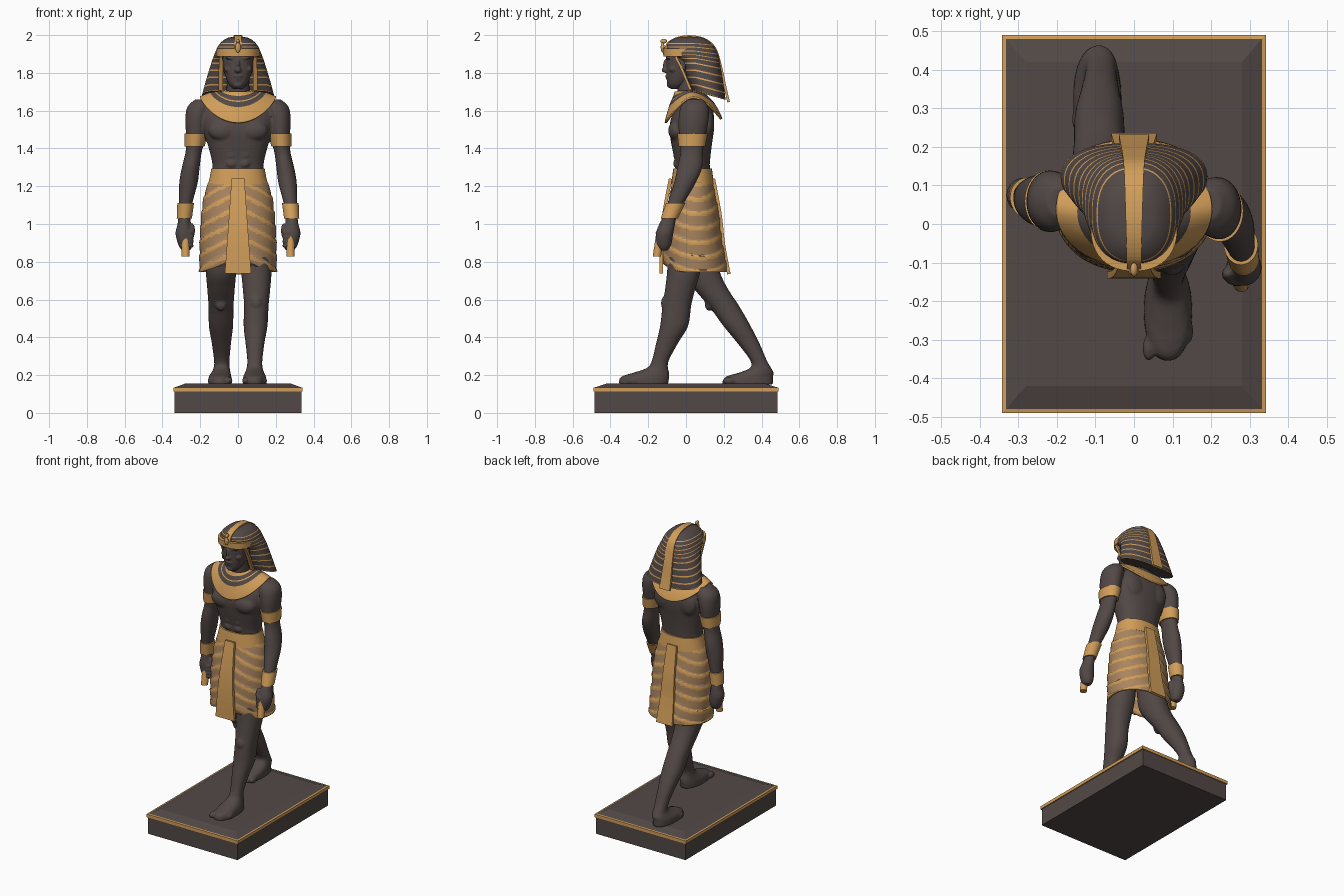
import bpy, bmesh
from math import sin, cos, pi, radians
from mathutils import Matrix, Vector

cube = bpy.data.objects.get("Cube")
if cube:
    bpy.data.objects.remove(cube, do_unlink=True)

DARK, GOLD, TAN = range(3)


def material(name, rgb):
    mat = bpy.data.materials.new(name)
    mat.use_nodes = True
    mat.diffuse_color = (*rgb, 1)
    shader = mat.node_tree.nodes["Principled BSDF"]
    shader.inputs["Base Color"].default_value = (*rgb, 1)
    shader.inputs["Roughness"].default_value = .7
    return mat


MATERIALS = [material("dark stone", (.085, .066, .061)),
             material("gold", (.64, .34, .10)),
             material("tan linen", (.40, .235, .115))]


def finish(name, bm, smooth=True, thickness=0, voxel=0):
    """Turn a bmesh into an object with the shared materials."""
    bmesh.ops.recalc_face_normals(bm, faces=bm.faces)
    mesh = bpy.data.meshes.new(name)
    bm.to_mesh(mesh)
    bm.free()
    for mat in MATERIALS:
        mesh.materials.append(mat)
    obj = bpy.data.objects.new(name, mesh)
    bpy.context.collection.objects.link(obj)
    if smooth:
        bpy.ops.object.select_all(action='DESELECT')
        obj.select_set(True)
        bpy.context.view_layer.objects.active = obj
        bpy.ops.object.shade_smooth_by_angle(angle=radians(45))
    if thickness:
        solid = obj.modifiers.new("thickness", 'SOLIDIFY')
        solid.thickness, solid.offset = thickness, 0
    if voxel:
        remesh = obj.modifiers.new("blend", 'REMESH')
        remesh.mode, remesh.voxel_size = 'VOXEL', voxel
        remesh.use_smooth_shade = True
        obj.modifiers.new("soften", 'SMOOTH').iterations = 3
    return obj


def spline(pts, n):
    """Sample a smooth curve through tuples of any length."""
    last, out = len(pts) - 1, []
    for i in range(n + 1):
        t = i * last / n
        k = min(int(t), last - 1)
        f = t - k
        near = [pts[min(max(k + j, 0), last)] for j in (-1, 0, 1, 2)]
        out.append([.5 * (2*b + (c - a)*f + (2*a - 5*b + 4*c - d)*f*f
                          + (3*b - a - 3*c + d)*f**3) for a, b, c, d in zip(*near)])
    return out


def loft(bm, sections, n=30, seg=32, power=2, color=DARK, rule=None, tweak=None, caps=True):
    """Skin horizontal sections given as (z, centre x, centre y, radius x, radius y)."""
    rings = []
    for j, (z, cx, cy, rx, ry) in enumerate(spline(sections, n)):
        ring = []
        for i in range(seg):
            a = 2 * pi * i / seg
            c, s = cos(a), sin(a)
            k = (abs(c)**power + abs(s)**power) ** (-1 / power)
            co = Vector((cx + rx*c*k, cy + ry*s*k, z))
            if tweak:
                tweak(co, a, j / n)
            ring.append(bm.verts.new(co))
        rings.append(ring)
    for j in range(n):
        for i in range(seg):
            m = (i + 1) % seg
            f = bm.faces.new((rings[j][i], rings[j][m], rings[j+1][m], rings[j+1][i]))
            f.material_index = rule(f, j, 2 * pi * (i + .5) / seg) if rule else color
    if caps:
        for ring in (rings[0], rings[-1]):
            bm.faces.new(ring).material_index = color


def blob(bm, centre, radii, color=DARK):
    mat = Matrix.Translation(centre) @ Matrix.Diagonal((*radii, 1))
    made = bmesh.ops.create_uvsphere(bm, u_segments=20, v_segments=12, radius=1, matrix=mat)
    for f in {f for v in made["verts"] for f in v.link_faces}:
        f.material_index = color


def ribbon(name, pts, x=0, n=20, thickness=.014):
    """Gold strip along (y, z, half width)."""
    bm = bmesh.new()
    rows = [[bm.verts.new((x + s * w, y, z)) for s in (-1, 1)] for y, z, w in spline(pts, n)]
    for a, b in zip(rows, rows[1:]):
        bm.faces.new((*a, *reversed(b))).material_index = GOLD
    finish(name, bm, False, thickness)


def part(name, sections, thickness=0, **options):
    bm = bmesh.new()
    loft(bm, sections, **options)
    finish(name, bm, thickness=thickness)


def section_at(sections, z):
    return min(spline(sections, 400), key=lambda s: abs(s[0] - z))


# plinth with a gold rim and a shallow sloped top
bm = bmesh.new()
steps = [(0, .335, .484), (.113, .335, .484), (.113, .342, .49), (.134, .342, .49),
         (.136, .332, .48), (.155, .28, .42)]
rows = [[bm.verts.new((a * x, b * y, z)) for a, b in ((-1, -1), (1, -1), (1, 1), (-1, 1))]
        for z, x, y in steps]
for j in range(len(rows) - 1):
    for i in range(4):
        m = (i + 1) % 4
        f = bm.faces.new((rows[j][i], rows[j][m], rows[j+1][m], rows[j+1][i]))
        f.material_index = GOLD if 0 < j < 4 else DARK
bm.faces.new(rows[0])
bm.faces.new(rows[-1])
finish("plinth", bm, False)

# body: torso, neck, limbs and feet blended into one skin
TORSO = [(1.1, 0, .04, .14, .09), (1.25, 0, .035, .137, .09), (1.32, 0, .034, .136, .092),
         (1.42, 0, .03, .16, .107), (1.5, 0, .03, .185, .118), (1.57, 0, .036, .19, .112),
         (1.63, 0, .045, .16, .09), (1.67, 0, .045, .09, .06)]
ARM = [(1.66, .19, .05, .035, .04), (1.62, .205, .045, .063, .073), (1.55, .219, .04, .06, .08),
       (1.45, .224, .032, .05, .068), (1.38, .235, .03, .043, .06), (1.3, .25, .02, .047, .066),
       (1.22, .262, -.005, .049, .058), (1.12, .276, -.05, .037, .045),
       (1.05, .283, -.08, .032, .036), (1.0, .285, -.1, .035, .042),
       (.95, .285, -.113, .046, .046), (.89, .278, -.118, .038, .04), (.86, .275, -.118, .022, .022)]
FRONT_LEG = [(.9, .09, .0, .08, .09), (.75, .097, -.012, .08, .088), (.66, .098, -.03, .073, .08),
             (.57, .097, -.048, .065, .076), (.46, .093, -.063, .063, .074),
             (.37, .09, -.1, .05, .058), (.28, .089, -.135, .04, .045), (.24, .088, -.15, .042, .054),
             (.215, .088, -.18, .05, .09), (.19, .088, -.217, .06, .128), (.15, .088, -.225, .063, .13)]
BACK_LEG = [(.9, -.09, .05, .08, .09), (.75, -.09, .08, .08, .098), (.66, -.09, .13, .073, .09),
            (.56, -.09, .205, .066, .08), (.46, -.09, .27, .064, .072), (.37, -.088, .33, .051, .058),
            (.28, -.086, .383, .041, .044), (.24, -.086, .395, .042, .054),
            (.215, -.09, .375, .05, .088), (.19, -.095, .335, .06, .126), (.15, -.095, .325, .063, .137)]
ARMS = {"left": ARM, "right": [(z, -x, .06 - .1 * (y - .03), a, b) for z, x, y, a, b in ARM]}

bm = bmesh.new()
loft(bm, TORSO, power=2.3)
loft(bm, [(1.58, 0, .04, .08, .075), (1.68, 0, .02, .062, .064), (1.8, 0, .01, .06, .064)])
for s, leg in ((1, FRONT_LEG), (-1, BACK_LEG)):
    loft(bm, leg, n=60, power=2.2)
    _, x, y, _, _ = leg[-1]
    for i in range(5):
        blob(bm, (x + s * (i - 2) * .025, y - .097 + .011 * i, .17), (.016, .034, .02))
    _, x, y, _, r = section_at(leg, .58)
    blob(bm, (x, y - r + .015, .58), (.032, .025, .04))
for s, arm in zip((1, -1), ARMS.values()):
    loft(bm, arm, n=60)
    blob(bm, (s * .078, -.052, 1.495), (.08, .042, .055))
    blob(bm, (s * .085, .115, 1.53), (.07, .035, .08))
    for k in range(3):
        blob(bm, (s * .034, -.05, 1.32 + .045 * k), (.03, .018, .023))
    _, x, y, _, _ = arm[-2]
    for k in range(4):
        blob(bm, (x - s * .01, y - .02, .885 + .023 * k), (.036, .024, .013))
    blob(bm, (x - s * .035, y - .012, .965), (.016, .018, .04))
finish("body", bm, voxel=.007)

# head with face features
bm = bmesh.new()
loft(bm, [(1.715, 0, -.055, .025, .025), (1.74, 0, -.045, .048, .052), (1.78, 0, -.028, .066, .074),
          (1.83, 0, -.013, .079, .091), (1.88, 0, -.005, .084, .1), (1.93, 0, 0, .083, .1),
          (1.97, 0, .01, .05, .06)], power=2.2)
blob(bm, (0, -.108, 1.815), (.018, .021, .015))
blob(bm, (0, -.102, 1.84), (.011, .02, .036))
blob(bm, (0, -.095, 1.783), (.026, .016, .008))
blob(bm, (0, -.09, 1.769), (.022, .017, .008))
blob(bm, (0, -.08, 1.737), (.026, .022, .018))
for s in (-1, 1):
    blob(bm, (s * .036, -.09, 1.878), (.03, .016, .008))
    blob(bm, (s * .035, -.085, 1.855), (.019, .012, .008))
    blob(bm, (s * .048, -.068, 1.82), (.026, .022, .02))
    blob(bm, (s * .084, -.015, 1.845), (.012, .018, .034))
finish("head", bm, voxel=.0045)


# headdress with thin gold stripes, lower at the back
def drop_back(co, a, t):
    co.z -= max(0, co.y - .05) * .3 * (1 - t)


part("headdress", [(1.705, 0, .122, .19, .088), (1.78, 0, .1, .167, .098), (1.86, 0, .076, .14, .108),
                   (1.905, 0, .042, .122, .132), (1.95, 0, .025, .1, .125),
                   (1.983, 0, .022, .06, .08), (1.993, 0, .022, .01, .015)],
     n=66, seg=48, power=2.4, tweak=drop_back,
     rule=lambda f, j, a: GOLD if j % 5 == 0 and j < 46 else DARK)
ribbon("crown_stripe", [(-.112, 1.92, .018), (-.09, 1.96, .019), (-.035, 1.986, .02), (.03, 1.992, .022),
                        (.1, 1.976, .024), (.152, 1.93, .027), (.182, 1.84, .031),
                        (.208, 1.72, .036), (.226, 1.645, .039)], n=40)
for side, s in (("left", 1), ("right", -1)):
    ribbon(side + "_headdress_edge", [(-.055, 1.885, .01), (-.022, 1.82, .011), (.024, 1.71, .012)], s * .091)
part("brow_band", [(1.888, 0, -.01, .112, .11), (1.928, 0, -.01, .112, .112)],
     n=1, seg=48, power=2.3, color=GOLD)
bm = bmesh.new()
blob(bm, (0, -.124, 1.935), (.014, .01, .028), GOLD)
blob(bm, (0, -.118, 1.968), (.01, .018, .012), GOLD)
finish("brow_ornament", bm)


# broad collar draped over the shoulders
def drape(co, a, t):
    co.z -= (.135 if sin(a) < 0 else .115) * t * abs(sin(a)) ** 1.6


part("broad_collar", [(1.7, 0, .018, .07, .072), (1.692, 0, .032, .14, .115), (1.67, 0, .04, .2, .147)],
     n=24, seg=64, thickness=.012, tweak=drape, caps=False,
     rule=lambda f, j, a: GOLD if j < 4 or j > 12 or j == 8 else DARK)


# kilt with draped pleats and a raised hem at the front
def pleat_phase(z, a):
    return (z + .09 * abs(cos(a)) + .02 * sin(a)) * 13 % 1


def pleats(co, a, t):
    swell = 1 + .035 * (pleat_phase(co.z, a) - .5) * min(1, 6 * t)
    co.x *= swell
    co.y = .04 + (co.y - .04) * swell
    co.z += .05 * max(0, -sin(a)) ** 3 * t ** 6


part("kilt", [(1.24, 0, .035, .145, .1), (1.15, 0, .035, .174, .117), (1.05, 0, .036, .189, .136),
              (.92, 0, .037, .197, .15), (.82, 0, .045, .199, .163), (.745, 0, .05, .2, .168)],
     n=70, seg=80, thickness=.01, power=2.15, tweak=pleats, caps=False,
     rule=lambda f, j, a: GOLD if pleat_phase(f.calc_center_median().z, a) > .72 or j > 67 else TAN)
part("belt", [(1.21, 0, .035, .158, .112), (1.25, 0, .035, .149, .108), (1.295, 0, .035, .141, .102)],
     n=4, seg=48, power=2.2, color=GOLD)
ribbon("front_apron", [(-.082, 1.24, .034), (-.117, 1.05, .047), (-.13, .9, .058), (-.132, .737, .07)],
       thickness=.018)
ribbon("back_panel", [(.145, 1.24, .035), (.18, 1.05, .043), (.197, .9, .05), (.227, .735, .06)],
       thickness=.018)

# armlets, wristbands and the short rods held in the hands
for side, arm in ARMS.items():
    for name, low, high, grow in (("armlet", 1.41, 1.48, .008), ("wristband", 1.03, 1.11, .008)):
        ends = [section_at(arm, z) for z in (low, high)]
        part(side + "_" + name, [(z, x, y, a + grow, b + grow) for z, x, y, a, b in ends],
             n=1, color=GOLD)
    _, x, y, _, _ = arm[-2]
    part(side + "_hand_rod", [(.828, x, y - .036, .022, .022), (.95, x, y - .018, .022, .022)],
         n=1, seg=24, color=GOLD)
